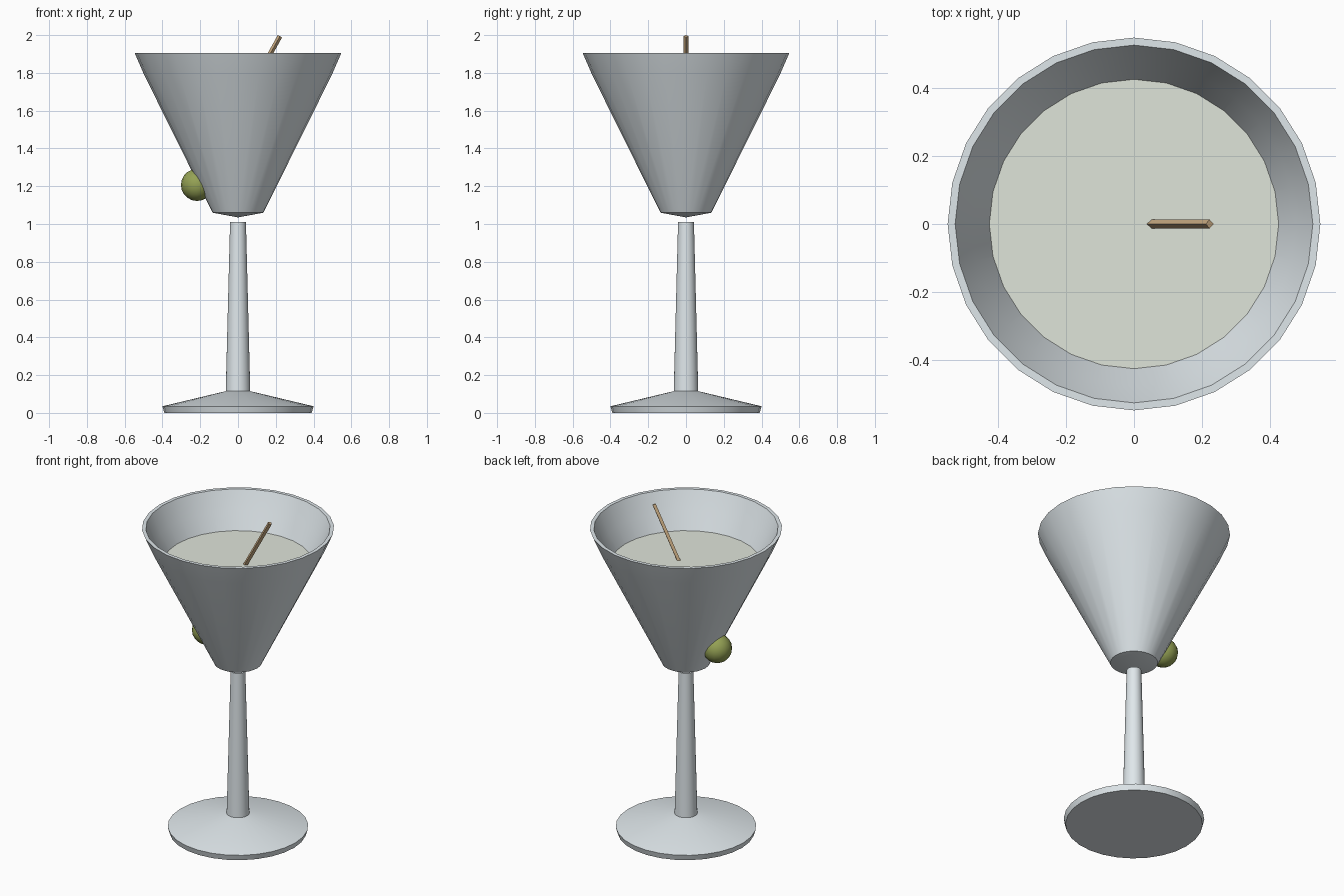
import bpy, bmesh, math
from mathutils import Vector

if "Cube" in bpy.data.objects:
    bpy.data.objects.remove(bpy.data.objects["Cube"])


def material(name, rgb):
    m = bpy.data.materials.new(name)
    m.diffuse_color = (*rgb, 1)
    m.use_nodes = True
    m.node_tree.nodes["Principled BSDF"].inputs["Base Color"].default_value = m.diffuse_color
    return m


def finish(name, bm, mat, smooth=35):
    bmesh.ops.recalc_face_normals(bm, faces=bm.faces)
    me = bpy.data.meshes.new(name)
    bm.to_mesh(me)
    bm.free()
    ob = bpy.data.objects.new(name, me)
    bpy.context.collection.objects.link(ob)
    me.materials.append(mat)
    if smooth:
        bpy.ops.object.select_all(action='DESELECT')
        ob.select_set(True)
        bpy.context.view_layer.objects.active = ob
        bpy.ops.object.shade_smooth_by_angle(angle=math.radians(smooth))
    return ob


def lathe(name, profile, sides, mat, smooth=35):
    """Turn an (r, z) profile that starts and ends on the axis."""
    bm = bmesh.new()
    verts = [bm.verts.new((r, 0, z)) for r, z in profile]
    edges = [bm.edges.new(p) for p in zip(verts, verts[1:])]
    bmesh.ops.spin(bm, geom=verts + edges, cent=(0, 0, 0), axis=(0, 0, 1),
                   angle=math.tau, steps=sides, use_merge=True)
    bmesh.ops.remove_doubles(bm, verts=bm.verts, dist=1e-4)
    return finish(name, bm, mat, smooth)


glass = material("glass", (0.74, 0.80, 0.83))
drink = material("drink", (0.74, 0.78, 0.70))
green = material("olive_green", (0.30, 0.36, 0.09))
wood = material("wood", (0.58, 0.40, 0.22))

# Foot, stem and hollow bowl
lathe("foot", [(0, 0), (0.39, 0), (0.40, 0.035), (0.065, 0.115), (0, 0.115)], 28, glass, 25)
lathe("stem", [(0, 0.11), (0.065, 0.11), (0.042, 1.01), (0, 1.01)], 28, glass)
lathe("bowl", [(0, 1.035), (0.135, 1.06), (0.497, 1.79), (0.547, 1.905),
               (0.525, 1.905), (0.475, 1.79), (0.115, 1.075), (0, 1.065)], 28, glass)

# Drink filling the bowl
lathe("liquid", [(0, 1.07), (0.117, 1.08), (0.425, 1.69), (0, 1.69)], 28, drink)

# Olive poking through the side of the bowl
olive_pos = Vector((-0.217, 0, 1.207))
bm = bmesh.new()
bmesh.ops.create_uvsphere(bm, u_segments=16, v_segments=10, radius=0.085)
bmesh.ops.translate(bm, verts=bm.verts, vec=olive_pos)
finish("olive", bm, green, 50)

# Square cocktail pick from the olive out past the rim
tip = Vector((0.222, 0, 1.994))
axis = tip - olive_pos
bm = bmesh.new()
bmesh.ops.create_cone(bm, cap_ends=True, segments=4, radius1=0.013, radius2=0.013,
                      depth=axis.length)
bmesh.ops.rotate(bm, verts=bm.verts, cent=(0, 0, 0),
                 matrix=Vector((0, 0, 1)).rotation_difference(axis).to_matrix())
bmesh.ops.translate(bm, verts=bm.verts, vec=(olive_pos + tip) / 2)
finish("cocktail_pick", bm, wood, 0)
